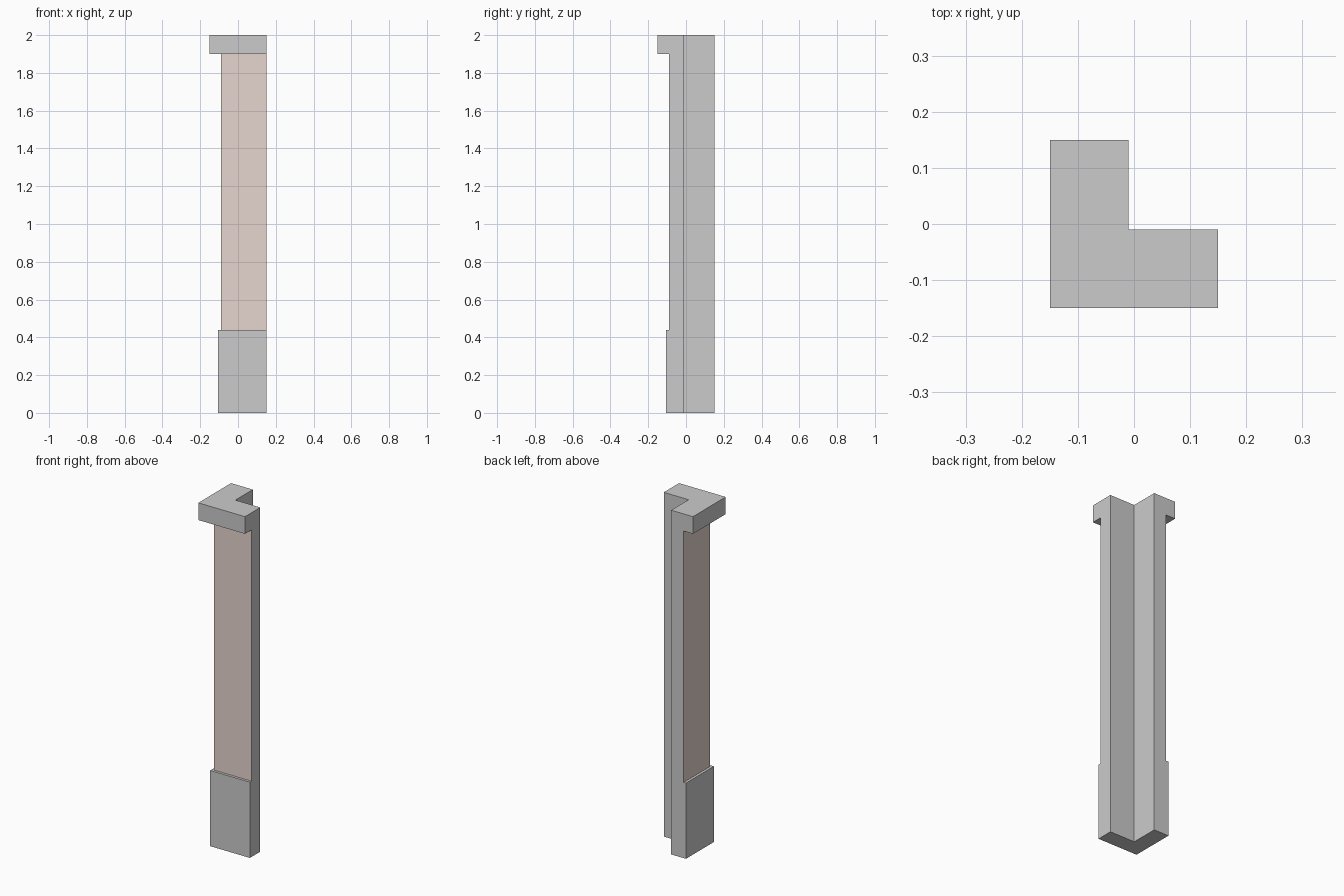
import bpy, bmesh

if "Cube" in bpy.data.objects:
    bpy.data.objects.remove(bpy.data.objects["Cube"])

END, INNER = 0.15, -0.01              # arm ends and inside corner of the L
# outer face position and height at each level: base, shaft, cap
LEVELS = [(-0.105, 0.0), (-0.105, 0.44), (-0.09, 0.44),
          (-0.09, 1.9), (-0.15, 1.9), (-0.15, 2.0)]
SHAFT = 2                             # index of the coloured band

panel = bpy.data.materials.new("shaft_panel")
panel.diffuse_color = (0.79, 0.66, 0.61, 1)
panel.use_nodes = True
panel.node_tree.nodes["Principled BSDF"].inputs["Base Color"].default_value = panel.diffuse_color
plain = bpy.data.materials.new("plain_grey")
plain.diffuse_color = (0.7, 0.7, 0.7, 1)
plain.use_nodes = True
plain.node_tree.nodes["Principled BSDF"].inputs["Base Color"].default_value = plain.diffuse_color

bm = bmesh.new()


def l_ring(outer, z):
    pts = [(outer, END), (outer, outer), (END, outer),
           (END, INNER), (INNER, INNER), (INNER, END)]
    return [bm.verts.new((x, y, z)) for x, y in pts]


# Stack of L-shaped rings; flat steps only need the two outer strips
rings = [l_ring(o, z) for o, z in LEVELS]
for k, (lo, hi) in enumerate(zip(rings, rings[1:])):
    step = LEVELS[k][1] == LEVELS[k + 1][1]
    for i in range(2 if step else 6):
        j = (i + 1) % 6
        face = bm.faces.new((lo[i], lo[j], hi[j], hi[i]))
        face.material_index = 1 if k == SHAFT and i < 2 else 0
bm.faces.new(rings[0][::-1])
bm.faces.new(rings[-1])

# Weld the stacked inner corners and tidy the normals
bmesh.ops.remove_doubles(bm, verts=bm.verts[:], dist=1e-5)
bmesh.ops.recalc_face_normals(bm, faces=bm.faces[:])

# Merge flat end and inner walls into single faces
bmesh.ops.dissolve_limit(bm, angle_limit=0.01, verts=bm.verts[:],
                         edges=bm.edges[:], delimit={'MATERIAL'})

mesh = bpy.data.meshes.new("corner_pillar")
bm.to_mesh(mesh)
bm.free()
mesh.materials.append(plain)
mesh.materials.append(panel)
pillar = bpy.data.objects.new("corner_pillar", mesh)
bpy.context.collection.objects.link(pillar)
